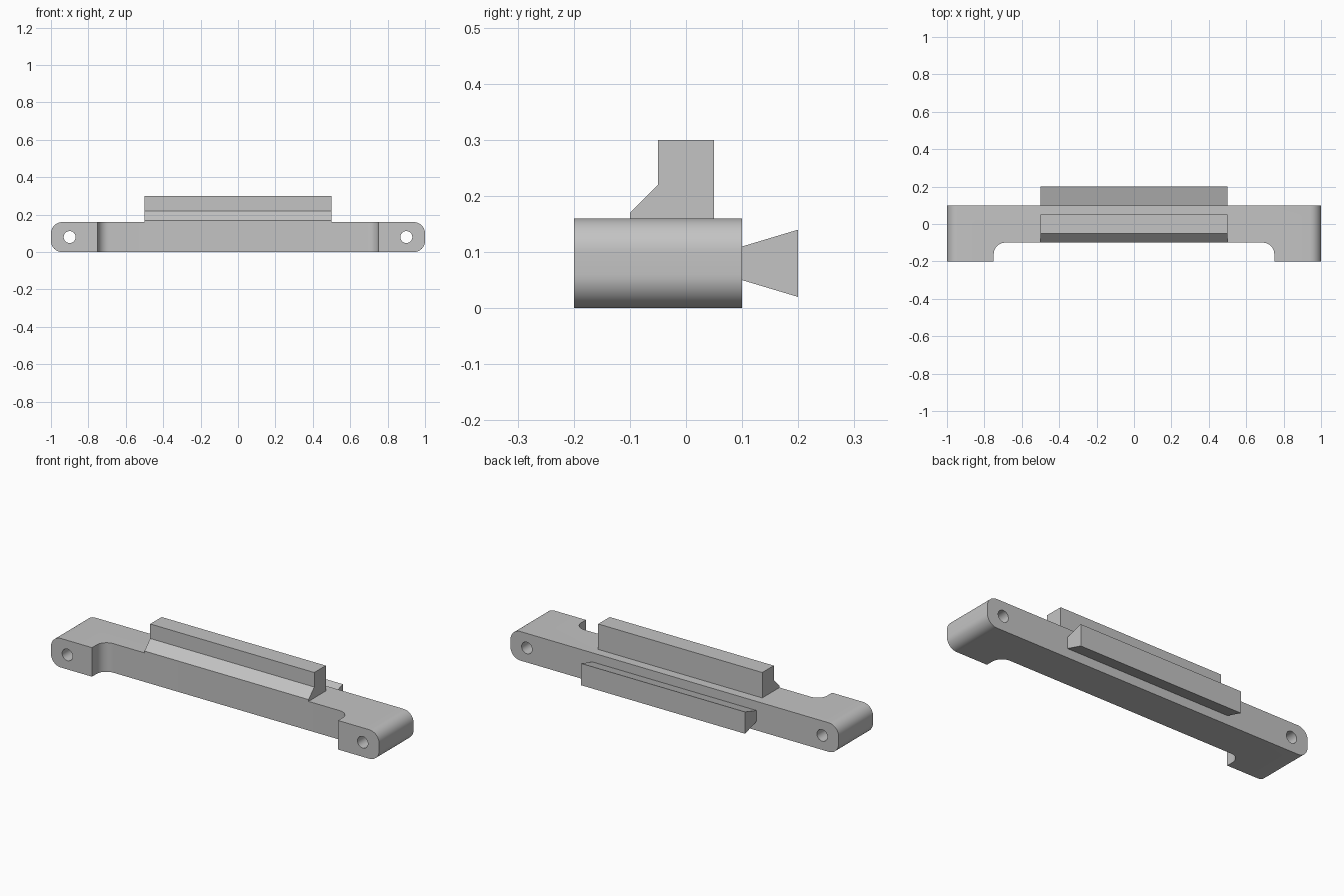
import bpy
import bmesh
from math import cos, sin, pi, radians
from mathutils import Vector

cube = bpy.data.objects.get("Cube")
if cube:
    bpy.data.objects.remove(cube, do_unlink=True)

# One plain grey material
grey = bpy.data.materials.new("plain_grey")
grey.use_nodes = True
GREY = (0.55, 0.55, 0.55, 1)
grey.diffuse_color = GREY
grey.node_tree.nodes["Principled BSDF"].inputs["Base Color"].default_value = GREY


def arc(cx, cy, r, start, end, steps=12):
    """Points on an arc, angles in degrees."""
    angles = [radians(start + (end - start) * i / steps) for i in range(steps + 1)]
    return [(cx + r * cos(a), cy + r * sin(a)) for a in angles]


def extrude(name, points, place, travel):
    """Extrude a 2D profile; place maps each profile point into 3D."""
    bm = bmesh.new()
    face = bm.faces.new([bm.verts.new(place(*p)) for p in points])
    result = bmesh.ops.extrude_face_region(bm, geom=[face], use_keep_orig=True)
    moved = [g for g in result["geom"] if isinstance(g, bmesh.types.BMVert)]
    bmesh.ops.translate(bm, verts=moved, vec=Vector(travel))
    bmesh.ops.recalc_face_normals(bm, faces=bm.faces)
    mesh = bpy.data.meshes.new(name)
    bm.to_mesh(mesh)
    bm.free()
    mesh.materials.append(grey)
    obj = bpy.data.objects.new(name, mesh)
    bpy.context.collection.objects.link(obj)
    return obj


def select_only(obj):
    bpy.ops.object.select_all(action='DESELECT')
    obj.select_set(True)
    bpy.context.view_layer.objects.active = obj


def cut(target, cutter):
    cutter.hide_render = True
    mod = target.modifiers.new("cut", 'BOOLEAN')
    mod.operation = 'DIFFERENCE'
    mod.solver = 'EXACT'
    mod.object = cutter
    select_only(target)
    bpy.ops.object.modifier_apply(modifier=mod.name)
    bpy.data.objects.remove(cutter, do_unlink=True)


# Main bar: rounded ends, extruded front to back
R, H = 0.06, 0.16
outline = (arc(1 - R, R, R, -90, 0) + arc(1 - R, H - R, R, 0, 90)
           + arc(R - 1, H - R, R, 90, 180) + arc(R - 1, R, R, 180, 270))
bar = extrude("mounting_bar", outline, lambda x, z: (x, -0.2, z), (0, 0.3, 0))

# Front recess between the two feet, with filleted inner corners
recess = ([(-0.75, -0.3), (0.75, -0.3)]
          + arc(0.75 - R, -0.1 - R, R, 0, 90) + arc(R - 0.75, -0.1 - R, R, 90, 180))
cut(bar, extrude("recess_cutter", recess, lambda x, y: (x, y, -0.1), (0, 0, 0.4)))

# Bolt holes through both ends
for side in (-1, 1):
    circle = arc(0.9 * side, H / 2, 0.032, 0, 360, 32)[:-1]
    cut(bar, extrude("hole_cutter", circle, lambda x, z: (x, -0.4, z), (0, 0.8, 0)))

select_only(bar)
bpy.ops.object.shade_smooth_by_angle(angle=radians(30))

# Upright rail with a sloped front foot, and the flared rail at the back
top_profile = [(-0.1, H), (-0.1, 0.17), (-0.05, 0.22), (-0.05, 0.3), (0.05, 0.3), (0.05, H)]
back_profile = [(0.1, 0.05), (0.2, 0.02), (0.2, 0.14), (0.1, 0.11)]
for name, profile in (("top_rail", top_profile), ("back_dovetail_rail", back_profile)):
    extrude(name, profile, lambda y, z: (-0.5, y, z), (1, 0, 0))
